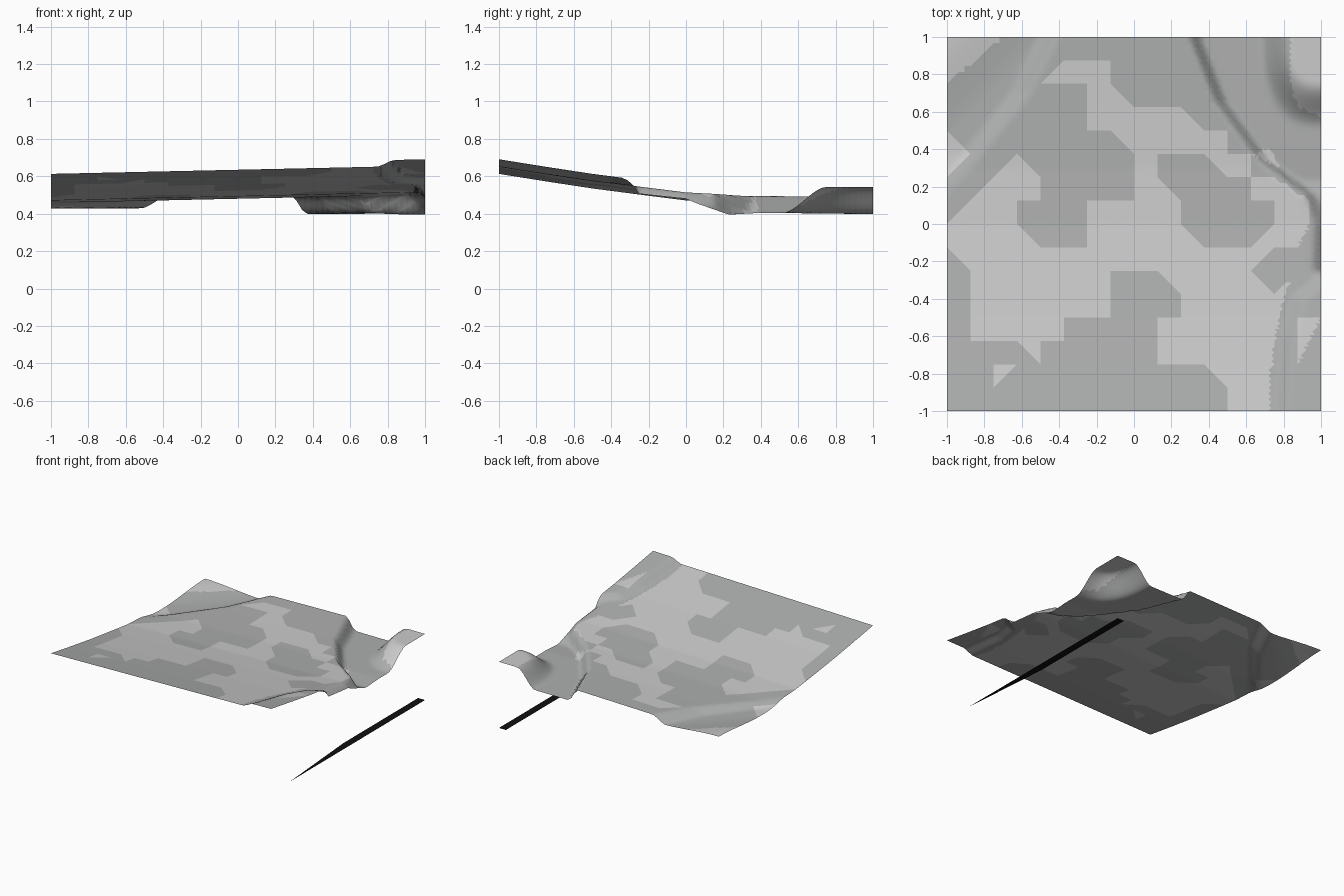
import bpy, bmesh

if "Cube" in bpy.data.objects:
    bpy.data.objects.remove(bpy.data.objects["Cube"])

def lerp(pts, t):
    if t <= pts[0][0]:
        return pts[0][1]
    for (a, p), (b, q) in zip(pts, pts[1:]):
        if t <= b:
            return p + (q - p) * (t - a) / (b - a)
    return pts[-1][1]

def smooth(t):
    t = max(0.0, min(1.0, t))
    return t * t * (3 - 2 * t)

# Profiles that shape the land: slope along y and the lines where it drops
SLOPE = [(-1, .635), (-.75, .595), (-.5, .557), (-.2, .518), (0, .493), (.3, .48), (.6, .483), (1, .493)]
RIGHT_BANK = [(-.35, 1.1), (-.25, .94), (0, .95), (.15, .9), (.35, .64), (.65, .42), (1, .28)]
LEFT_BANK = [(.1, -1.0), (.3, -.86), (.7, -.54), (1, -.39)]
FLOOR = [(-.3, .5), (-.1, .47), (.1, .44), (.23, .395), (.4, .405), (1, .398)]
FRONT_RIDGE = [(-1, .74), (-.6, .77), (-.4, .83), (-.3, .95), (-.22, 1.1)]

def height(x, y):
    z = lerp(SLOPE, y) + .022 * x
    # raised front right corner
    z += .034 * smooth((x - lerp(FRONT_RIDGE, y)) / .1)
    # back left hollow with a rising corner
    k = smooth((lerp(LEFT_BANK, y) - x) / .13) * smooth((y - .1) / .3)
    z += (.428 + .035 * smooth((y - x - 1.45) / .55) - z) * k
    # curved valley on the right
    k = smooth((x - lerp(RIGHT_BANK, y)) / .09)
    z += (lerp(FLOOR, y) - z) * k
    # knoll in the back right corner
    d = (((1 - x) / .33) ** 2.6 + ((1 - y) / .49) ** 2.6) ** (1 / 2.6)
    z += (.543 - z) * smooth((1 - d) / .5)
    return z

# Pale ground outlines, in eighths of a unit
PALE_MAIN = [(-3, 7), (-1, 7), (-1, 6), (0, 5), (2, 5), (3, 4), (4, 4), (4, 3), (5, 3), (5, 2), (6, 2),
             (7.5, 1), (7.5, 0), (7, -1), (6, -1), (5, -2), (6, -3), (6.7, -2.4), (6.4, -3.2),
             (5.9, -5.6), (5.8, -8), (4, -8), (4, -7), (3, -6), (1, -6), (1, -4), (2, -4), (2, -3),
             (1, -2), (-1, -2), (-1, -4), (-3, -4), (-3, -5), (-4, -5), (-4, -6), (-5, -5), (-7, -5),
             (-7, -2), (-8, -1), (-8, 0), (-5, 3), (-4, 2), (-4, 1), (-5, 1), (-5, 0), (-4, -1),
             (-2, -1), (-2, 1), (0, 1), (0, 3), (-1, 4), (-2, 4), (-2, 6), (-4, 6)]
DARK_ISLAND = [(1, 3), (3, 3), (4, 2), (5, 2), (5, 1), (6, 1), (6, 0), (5, -1), (3, -1), (2, 0), (2, 1), (1, 2)]
PALE_SMALL = [[(-8, 6), (-5.6, 8), (-8, 8)], [(-8, 4), (-7, 3), (-8, 2)], [(-6, -6), (-5, -6), (-6, -7)],
              [(6.7, 8), (6.7, 6), (7, 5), (8, 4.6), (8, 8)], [(7, -4), (8, -4), (7, -6)],
              [(5, 3), (6.2, 2.4), (5.8, 3.2)]]

def inside(poly, x, y):
    hit = False
    for (a, b), (c, d) in zip(poly, poly[1:] + poly[:1]):
        if (b > y) != (d > y) and x < a + (c - a) * (y - b) / (d - b):
            hit = not hit
    return hit

def material(name, v):
    m = bpy.data.materials.new(name)
    m.diffuse_color = (*v, 1)
    m.use_nodes = True
    m.node_tree.nodes["Principled BSDF"].inputs["Base Color"].default_value = m.diffuse_color
    return m

def add(name, bm, mats):
    me = bpy.data.meshes.new(name)
    bm.to_mesh(me)
    bm.free()
    ob = bpy.data.objects.new(name, me)
    bpy.context.collection.objects.link(ob)
    for m in mats:
        me.materials.append(m)
    return ob

# Terrain sheet with two ground tones
bm = bmesh.new()
bmesh.ops.create_grid(bm, x_segments=64, y_segments=64, size=1)
bmesh.ops.poke(bm, faces=bm.faces[:])
for f in bm.faces:
    c = f.calc_center_median() * 8
    pale = inside(PALE_MAIN, c.x, c.y) and not inside(DARK_ISLAND, c.x, c.y)
    f.material_index = int(pale or any(inside(p, c.x, c.y) for p in PALE_SMALL))
    f.smooth = True
for v in bm.verts:
    v.co.z = height(v.co.x, v.co.y)
add("terrain", bm, [material("dark_ground", (.42, .43, .425)), material("pale_ground", (.8, .82, .81))])

# Flat black strip at ground level below the right edge
bm = bmesh.new()
bm.faces.new([bm.verts.new((x, y, 0)) for x, y in [(1, -.76), (1, 1), (.937, 1), (.937, .03)]])
add("base_strip", bm, [material("black", (.005, .005, .005))])
